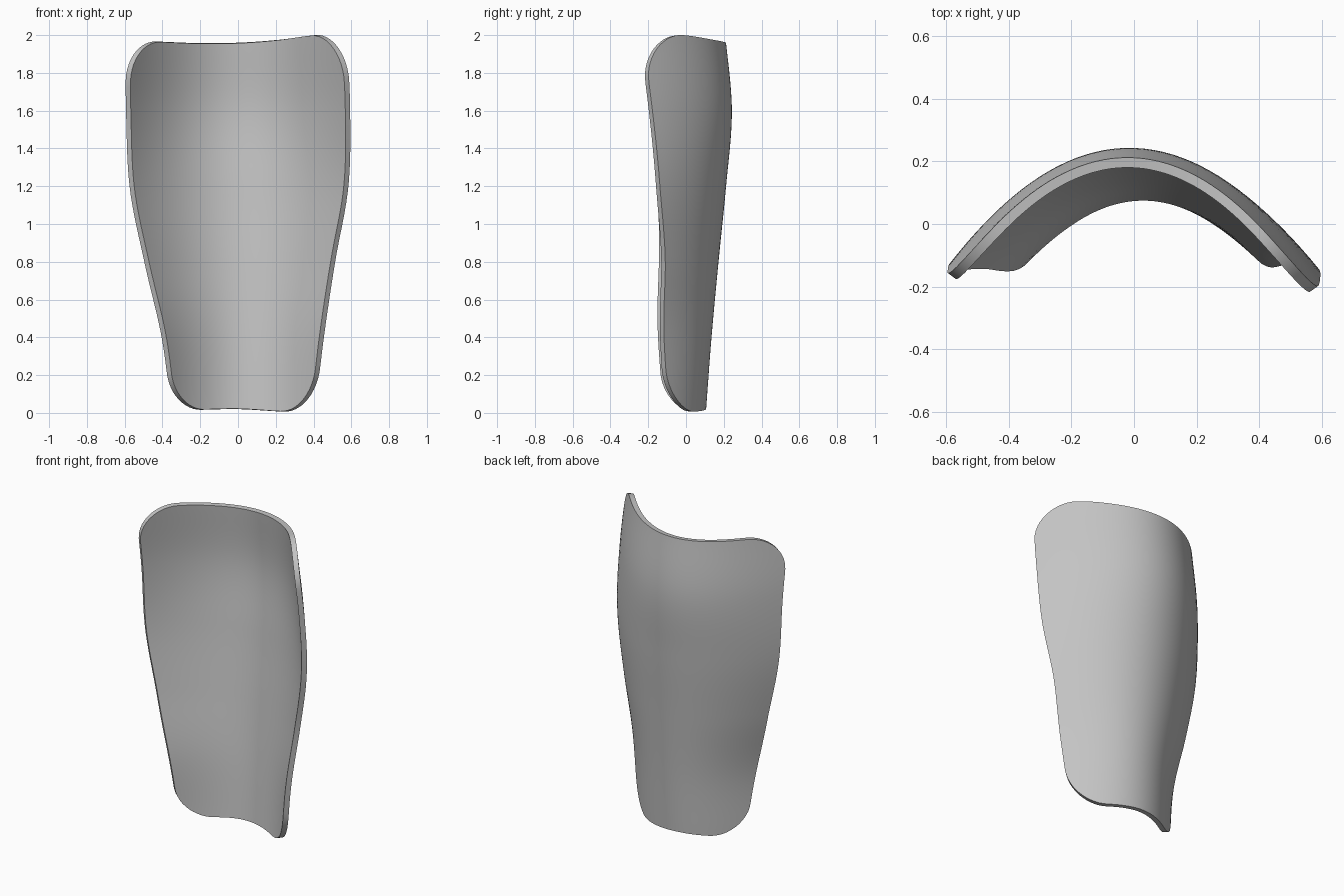
import bpy
import bmesh
import math

cube = bpy.data.objects.get("Cube")
if cube:
    bpy.data.objects.remove(cube, do_unlink=True)

ROWS, COLS = 56, 40
THICKNESS = 0.032
STEP = 0.4  # height between the control values below

# Control values from bottom to top
LEFT = [0.33, 0.38, 0.47, 0.548, 0.567, 0.57]      # half width on -x
RIGHT = [0.385, 0.43, 0.49, 0.56, 0.568, 0.55]     # half width on +x
SPINE = [0.073, 0.103, 0.14, 0.18, 0.211, 0.176]   # depth of the ridge
BEND = [1.5, 1.5, 1.2, 1.08, 1.2, 1.3]             # curvature across
RIDGE = [0.03, 0.03, 0.015, 0.0, -0.015, -0.02]    # ridge offset in x
TOP = [1.97, 1.963, 1.955, 1.957, 1.972, 1.998, 2.0]
BOTTOM = [0.015, 0.015, 0.018, 0.022, 0.01, 0.0, 0.0]


def spline(values, t):
    """Smooth curve through evenly spaced values; t counts values."""
    t = min(max(t, 0.0), len(values) - 1.0)
    i = min(int(t), len(values) - 2)
    f = t - i
    b, c = values[i], values[i + 1]
    a = values[i - 1] if i > 0 else 2 * b - c
    d = values[i + 2] if i + 2 < len(values) else 2 * c - b
    return b + 0.5 * f * (c - a + f * (2 * a - 5 * b + 4 * c - d + f * (3 * (b - c) + d - a)))


def corner(distance, height, inset):
    """Amount an elliptical corner pulls the side edge inward."""
    if distance >= height:
        return 0.0
    return inset * (1 - math.sqrt(max(0.0, 1 - (1 - distance / height) ** 2)))


def shell_point(t, u):
    z = 2 * t
    left = spline(LEFT, z / STEP) - corner(z, 0.2, 0.15) - corner(2 - z, 0.23, 0.16)
    right = spline(RIGHT, z / STEP) - corner(z, 0.24, 0.16) - corner(2 - z, 0.25, 0.16)
    x = -left + (left + right) * u
    s = (x + 0.6) / 0.2
    low, high = spline(BOTTOM, s), spline(TOP, s)
    z = low + (high - low) * t
    h = z / STEP
    y = spline(SPINE, h) - spline(BEND, h) * (x - spline(RIDGE, h)) ** 2
    return x, y, z


# Curved guard sheet
bm = bmesh.new()
grid = [[bm.verts.new(shell_point((1 - math.cos(math.pi * r / ROWS)) / 2, c / COLS))
         for c in range(COLS + 1)] for r in range(ROWS + 1)]
for r in range(ROWS):
    for c in range(COLS):
        bm.faces.new((grid[r][c], grid[r][c + 1], grid[r + 1][c + 1], grid[r + 1][c]))
mesh = bpy.data.meshes.new("guard_shell")
bm.to_mesh(mesh)
bm.free()
shell = bpy.data.objects.new("guard_shell", mesh)
bpy.context.collection.objects.link(shell)

# Plain grey plastic
grey = bpy.data.materials.new("light_grey")
grey.use_nodes = True
color = (0.55, 0.55, 0.55, 1)
grey.diffuse_color = color
grey.node_tree.nodes["Principled BSDF"].inputs["Base Color"].default_value = color
mesh.materials.append(grey)

# Wall thickness grows away from the hollow front
solid = shell.modifiers.new("wall", 'SOLIDIFY')
solid.thickness = THICKNESS
solid.offset = -1
solid.use_even_offset = True

bpy.ops.object.select_all(action='DESELECT')
shell.select_set(True)
bpy.context.view_layer.objects.active = shell
bpy.ops.object.modifier_apply(modifier=solid.name)
bpy.ops.object.shade_smooth_by_angle(angle=math.radians(35))
